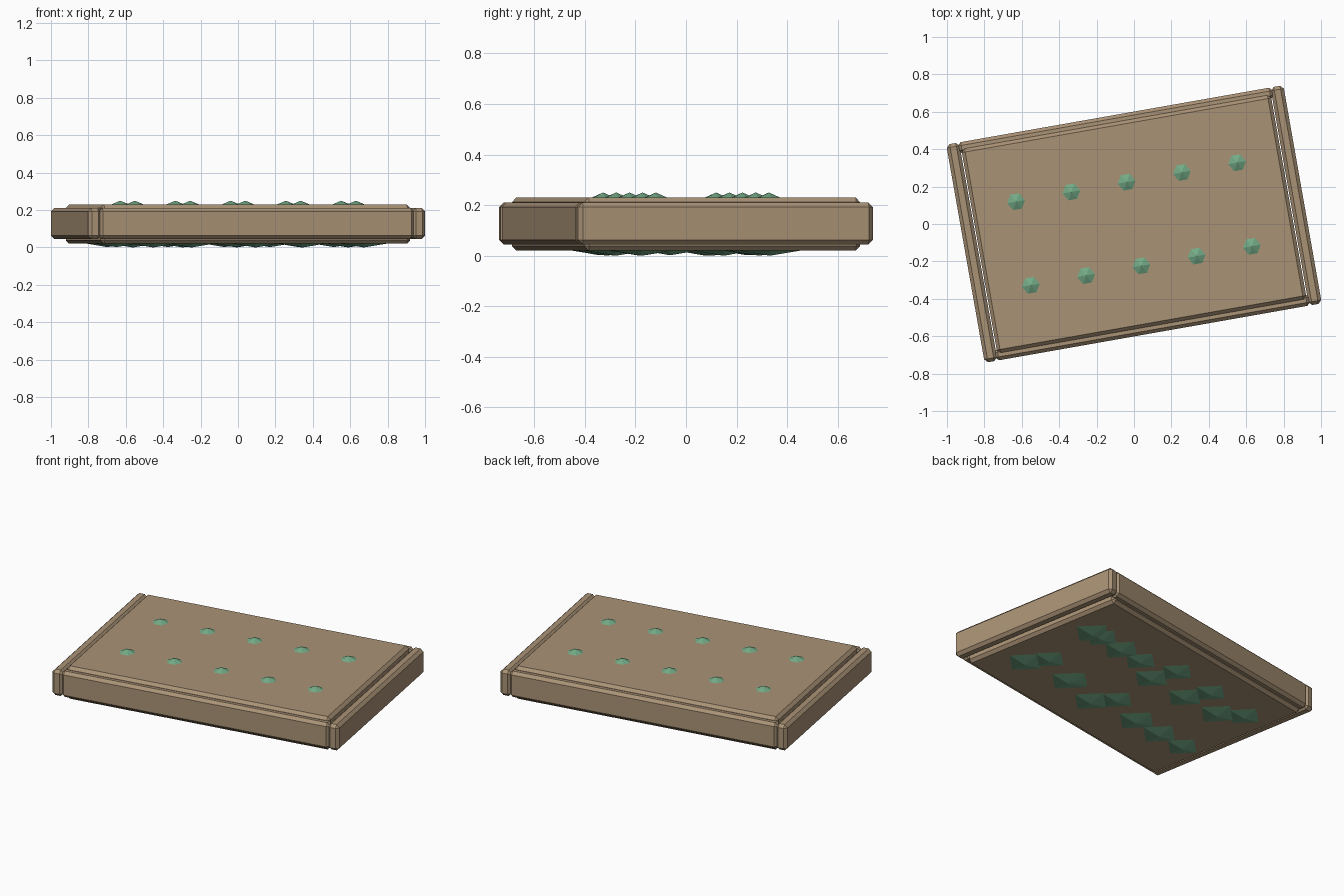
import bpy, bmesh, math
from mathutils import Matrix, Vector

old = bpy.data.objects.get("Cube")
if old:
    bpy.data.objects.remove(old, do_unlink=True)

TURN = Matrix.Rotation(math.radians(10), 4, 'Z')


def material(name, rgb):
    m = bpy.data.materials.new(name)
    m.use_nodes = True
    m.diffuse_color = (*rgb, 1)
    m.node_tree.nodes["Principled BSDF"].inputs["Base Color"].default_value = (*rgb, 1)
    return m


TAN = material("tan_wood", (0.40, 0.29, 0.18))
GREEN = material("leaf_green", (0.17, 0.40, 0.235))


def finish(bm, name, mat):
    bmesh.ops.recalc_face_normals(bm, faces=bm.faces)
    mesh = bpy.data.meshes.new(name)
    bm.to_mesh(mesh)
    bm.free()
    mesh.materials.append(mat)
    ob = bpy.data.objects.new(name, mesh)
    bpy.context.collection.objects.link(ob)
    return ob


def chamfered_box(name, low, high, chamfer=0.018):
    """Box between two local corners, all edges chamfered, turned with the board."""
    low, high = Vector(low), Vector(high)
    bm = bmesh.new()
    bmesh.ops.create_cube(bm, size=1, matrix=Matrix.Translation((low + high) / 2)
                          @ Matrix.Diagonal((*(high - low), 1)))
    bmesh.ops.bevel(bm, geom=bm.edges[:], offset=chamfer, segments=1,
                    affect='EDGES', profile=0.5)
    bm.transform(TURN)
    return finish(bm, name, TAN)


def add_cone(bm, sides, radius, height, matrix):
    bmesh.ops.create_cone(bm, cap_ends=True, segments=sides, radius1=radius,
                          radius2=0, depth=height, matrix=matrix)


# Main panel, standing proud of the frame on both faces
chamfered_box("panel", (-0.84, -0.554, 0.02), (0.84, 0.554, 0.23))

# Frame rails with a small groove where they meet
for side, sign in (("left", 1), ("right", -1)):
    x = sorted((sign * 0.845, sign * 0.915))
    chamfered_box(side + "_end_rail", (x[0], -0.592, 0.045), (x[1], 0.592, 0.21))
for side, sign in (("back", 1), ("front", -1)):
    y = sorted((sign * 0.53, sign * 0.592))
    chamfered_box(side + "_long_rail", (-0.855, y[0], 0.045), (0.855, y[1], 0.21))

# Offsets of the paired leaves under each stud, along the two diagonals
SPREAD = {
    1: [(.077, -.02), (.077, .02), (.077, .03), (.05, -.07), (.025, -.03)],
    -1: [(.06, -.08), (.01, 0), (.077, 0), (.015, 0), (.07, .01)],
}
DIAGONAL = Matrix.Rotation(math.radians(135), 4, 'Z')

# Studs on top and flat leaf pairs below, in two rows of five
for row, sign in (("back", 1), ("front", -1)):
    for i in range(5):
        spot = TURN @ Vector((0.3 * (i - 2), 0.227 * sign, 0))

        bm = bmesh.new()
        add_cone(bm, 6, 0.072, 0.03, Matrix.Translation(spot + Vector((0, 0, 0.235)))
                 @ Matrix.Rotation(math.radians(100), 4, 'Z'))
        finish(bm, f"{row}_stud_{i + 1}", GREEN)

        bm = bmesh.new()
        du, dv = SPREAD[sign][i]
        for way in (-1, 1):
            shift = DIAGONAL @ Vector((way * du, -way * dv, 0))
            flip = Matrix.Rotation(math.pi, 4, 'X')
            add_cone(bm, 4, 0.13, 0.022,
                     Matrix.Translation(spot + shift + Vector((0, 0, 0.011 + 0.001 * (way + 1)))) @ flip)
        finish(bm, f"{row}_leaf_pair_{i + 1}", GREEN)
